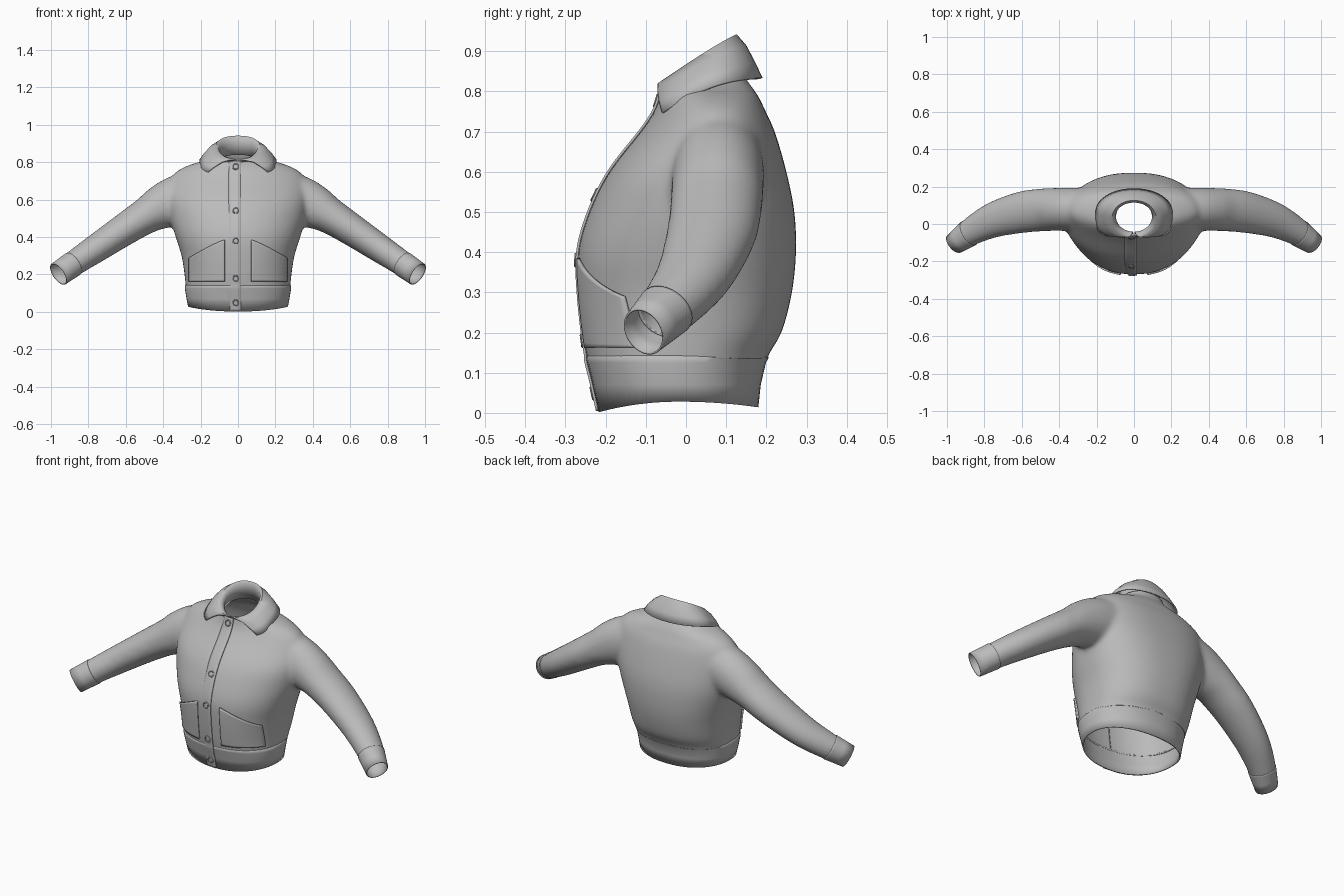
import bpy, bmesh
from math import sin, cos, pi, copysign, radians
from mathutils import Vector
from mathutils.bvhtree import BVHTree

if "Cube" in bpy.data.objects:
    bpy.data.objects.remove(bpy.data.objects["Cube"])

# One cloth colour for the whole garment
cloth = bpy.data.materials.new("grey_cloth")
cloth.use_nodes = True
GREY = (0.5, 0.5, 0.5, 1)
cloth.diffuse_color = GREY
cloth.node_tree.nodes["Principled BSDF"].inputs["Base Color"].default_value = GREY


def spow(v, n):
    return copysign(abs(v) ** (2 / n), v)


def oval(rx, front, back, z, n=2.2, front_n=2.2, start=-pi / 2, end=1.5 * pi, count=64):
    """Horizontal superellipse between the given front and back y; z may be a function."""
    pts = []
    for i in range(count):
        a = start + (end - start) * i / count
        k = front_n if sin(a) < 0 else n
        x, s = rx * spow(cos(a), k), spow(sin(a), k)
        y = (front + back) / 2 + s * (back - front) / 2
        pts.append(Vector((x, y, z(y, s) if callable(z) else z)))
    return pts


def refine(stations, steps=4):
    """Catmull-Rom resampling of a list of section tuples."""
    out, last = [], len(stations) - 1
    for i in range(last):
        quad = [stations[min(max(i + k, 0), last)] for k in (-1, 0, 1, 2)]
        for t in (j / steps for j in range(steps)):
            out.append(tuple(b + t / 2 * (c - a + t * (2 * a - 5 * b + 4 * c - d + t * (3 * (b - c) + d - a)))
                             for a, b, c, d in zip(*quad)))
    return out + [stations[-1]]


def loft(bm, rings, closed=True, caps=False):
    rows = [[bm.verts.new(p) for p in r] for r in rings]
    n = len(rows[0])
    for a, b in zip(rows, rows[1:]):
        for i in range(n if closed else n - 1):
            j = (i + 1) % n
            bm.faces.new((a[i], a[j], b[j], b[i]))
    if caps:
        bm.faces.new(rows[0][::-1])
        bm.faces.new(rows[-1])
    bmesh.ops.recalc_face_normals(bm, faces=bm.faces[:])


def make(name, bm, thickness=0, offset=-1, angle=50):
    me = bpy.data.meshes.new(name)
    bm.to_mesh(me)
    me.materials.append(cloth)
    ob = bpy.data.objects.new(name, me)
    bpy.context.collection.objects.link(ob)
    if thickness:
        mod = ob.modifiers.new("thickness", "SOLIDIFY")
        mod.thickness, mod.offset = thickness, offset
    bpy.ops.object.select_all(action="DESELECT")
    ob.select_set(True)
    bpy.context.view_layer.objects.active = ob
    bpy.ops.object.shade_smooth_by_angle(angle=radians(angle))
    return ob


# Torso sections: z, half width, front y, back y, front roundness
TORSO = refine([
    (0.08, .272, -.235, .19, 2.2), (0.14, .28, -.247, .203, 2.2), (0.2, .286, -.256, .238, 2.2),
    (0.3, .302, -.266, .264, 2.2), (0.4, .333, -.268, .274, 2.1), (0.5, .362, -.24, .27, 2),
    (0.6, .374, -.19, .25, 2), (0.7, .36, -.112, .221, 1.8), (0.75, .33, -.078, .198, 1.7),
    (0.785, .262, -.066, .182, 1.7), (0.81, .18, -.063, .165, 1.8), (0.84, .125, -.058, .145, 2),
    (0.92, .115, -.055, .135, 2)])
# Sleeve sections: centre x, y, z, radius across, radius in depth
STEPS = 4
SLEEVE = refine([
    (.2, .08, .65, .122, .11), (.33, .08, .597, .13, .115), (.42, .078, .555, .117, .115),
    (.49, .075, .515, .098, .115), (.6, .063, .445, .087, .112), (.75, .022, .345, .077, .096),
    (.87, -.04, .265, .069, .076), (.96, -.105, .202, .065, .057), (1.02, -.146, .162, .064, .056)], STEPS)


def sleeve_ring(i, side, grow=0.0, count=32):
    x, y, z, r, d = SLEEVE[i]
    a, b = SLEEVE[max(i - 1, 0)], SLEEVE[min(i + 1, len(SLEEVE) - 1)]
    t = (Vector(b[:3]) - Vector(a[:3])).normalized()
    up = t.cross(Vector((0, 1, 0))).normalized()
    depth = t.cross(up)
    pts = [Vector((x, y, z)) + up * (r + grow) * sin(k * 2 * pi / count)
           + depth * (d + grow) * cos(k * 2 * pi / count) for k in range(count)]
    return [Vector((p.x * side, p.y, p.z)) for p in pts]


# Body: torso and sleeves fused into one soft shell
bm = bmesh.new()
loft(bm, [oval(w, f, b, z, 2.4, n) for z, w, f, b, n in TORSO], caps=True)
for side in (1, -1):
    loft(bm, [sleeve_ring(i, side) for i in range(len(SLEEVE))], caps=True)
blank = make("body_blank", bm)
remesh = blank.modifiers.new("fuse", "REMESH")
remesh.mode, remesh.voxel_size = "VOXEL", 0.011
soft = blank.modifiers.new("soften", "SMOOTH")
soft.factor, soft.iterations = 0.5, 18
bpy.context.view_layer.update()
fused = bpy.data.meshes.new_from_object(blank.evaluated_get(bpy.context.evaluated_depsgraph_get()))
body = bmesh.new()
body.from_mesh(fused)
bpy.data.objects.remove(blank)


def cut(point, normal):
    bmesh.ops.bisect_plane(body, geom=body.verts[:] + body.edges[:] + body.faces[:],
                           plane_co=point, plane_no=normal, clear_outer=True)


# Open the hem, neck and wrists
cut((0, 0, .135), (0, 0, -1))
cut((0, -.07, .8), (0, -.3, 1))
for side in (1, -1):
    cut((.9 * side, -.06, .245), (.83 * side, -.5, -.55))
make("body", body, 0.006)


# Waistband with a dipping hem
def hem(y, s):
    return .028 - (.026 if s < 0 else .014) * s * s


band = bmesh.new()
loft(band, [oval(.267, -.217, .18, hem), oval(.275, -.232, .186, .07),
            oval(.284, -.246, .199, .125), oval(.284, -.249, .206, .138), oval(.276, -.243, .2, .146)])
make("waistband", band, 0.008)

# Cuffs
for side, label in ((1, "left"), (-1, "right")):
    bm = bmesh.new()
    start, end = sleeve_ring(6 * STEPS, side, .001), sleeve_ring(7 * STEPS, side, .001)
    loft(bm, [[a.lerp(b, k) for a, b in zip(start, end)] for k in (.15, .2, .6, 1)])
    make(label + "_cuff", bm, 0.005)

trees = [BVHTree.FromBMesh(body), BVHTree.FromBMesh(band)]


def front_y(x, z):
    hits = [t.ray_cast(Vector((x, -1, z)), Vector((0, 1, 0)))[0] for t in trees]
    ys = [h.y for h in hits if h and h.y < .02]
    return min(ys) if ys else None


def panel(name, corner, nu, nv, thickness):
    """Cloth patch laid on the front; corner(u, v) gives x, z and how far it sinks in."""
    bm = bmesh.new()
    rows, last = [], -.21
    for j in range(nv + 1):
        row = []
        for i in range(nu + 1):
            x, z, sink = corner(i / nu, j / nv)
            y = front_y(x, z)
            last = last if y is None else y
            row.append(Vector((x, last - .001 + sink, z)))
        rows.append(row)
    loft(bm, rows, closed=False)
    if sum(f.normal.y for f in bm.faces) > 0:
        bmesh.ops.reverse_faces(bm, faces=bm.faces[:])
    return make(name, bm, thickness, 1, 40)


# Button placket, lapping over the centre with one free edge
panel("placket", lambda u, v: (-.05 + .067 * u, .006 + .8 * v, .008 * (1 - u)), 4, 70, .006)

# Slanted patch pockets
for side, label in ((1, "left"), (-1, "right")):
    def pocket(u, v, side=side):
        top = .385 - .095 * u ** 1.2
        return side * (.07 + .188 * u), .163 + (top - .163) * v, 0
    panel(label + "_pocket", pocket, 20, 18, .008)

# Buttons with a raised rim
for k, z in enumerate((.05, .18, .38, .54, .775)):
    bm = bmesh.new()
    hi, lo = front_y(-.012, z + .012), front_y(-.012, z - .012)
    face = Vector((0, -.024, hi - lo)).normalized()
    right = Vector((1, 0, 0))
    up = right.cross(face)
    base = Vector((-.012, front_y(-.012, z), z))
    loft(bm, [[base + face * h + right * r * cos(a * pi / 12) + up * r * sin(a * pi / 12) for a in range(24)]
              for r, h in ((.018, 0), (.018, .008), (.015, .01), (.012, .007), (.004, .007))], caps=True)
    make("button_%d" % (k + 1), bm, angle=40)


# Collar: stand rises inside the neck, rolls over and falls to two points
def collar_row(rx, front, back, low, high, bow, gap, front_n):
    def height(y, s):
        return low + (high - low) * (1 - (.5 - s / 2) ** bow)
    return oval(rx, front, back, height, 2.1, front_n,
                -pi / 2 + gap, 1.5 * pi - gap + (2 * pi - 2 * gap) / 64, 65)


collar = bmesh.new()
loft(collar, [collar_row(.112, -.05, .13, .765, .84, 1, .03, 2),
              collar_row(.1, -.045, .122, .8, .9, 1, .06, 2),
              collar_row(.105, -.06, .118, .812, .93, 1.05, .12, 2),
              collar_row(.118, -.072, .126, .814, .938, 1.1, .2, 2.2),
              collar_row(.15, -.076, .147, .795, .912, 1.3, .45, 2.8),
              collar_row(.18, -.076, .168, .766, .872, 1.6, .57, 3.4),
              collar_row(.203, -.072, .187, .736, .832, 2, .67, 4)], closed=False)
make("collar", collar, 0.008, 0, 60)
